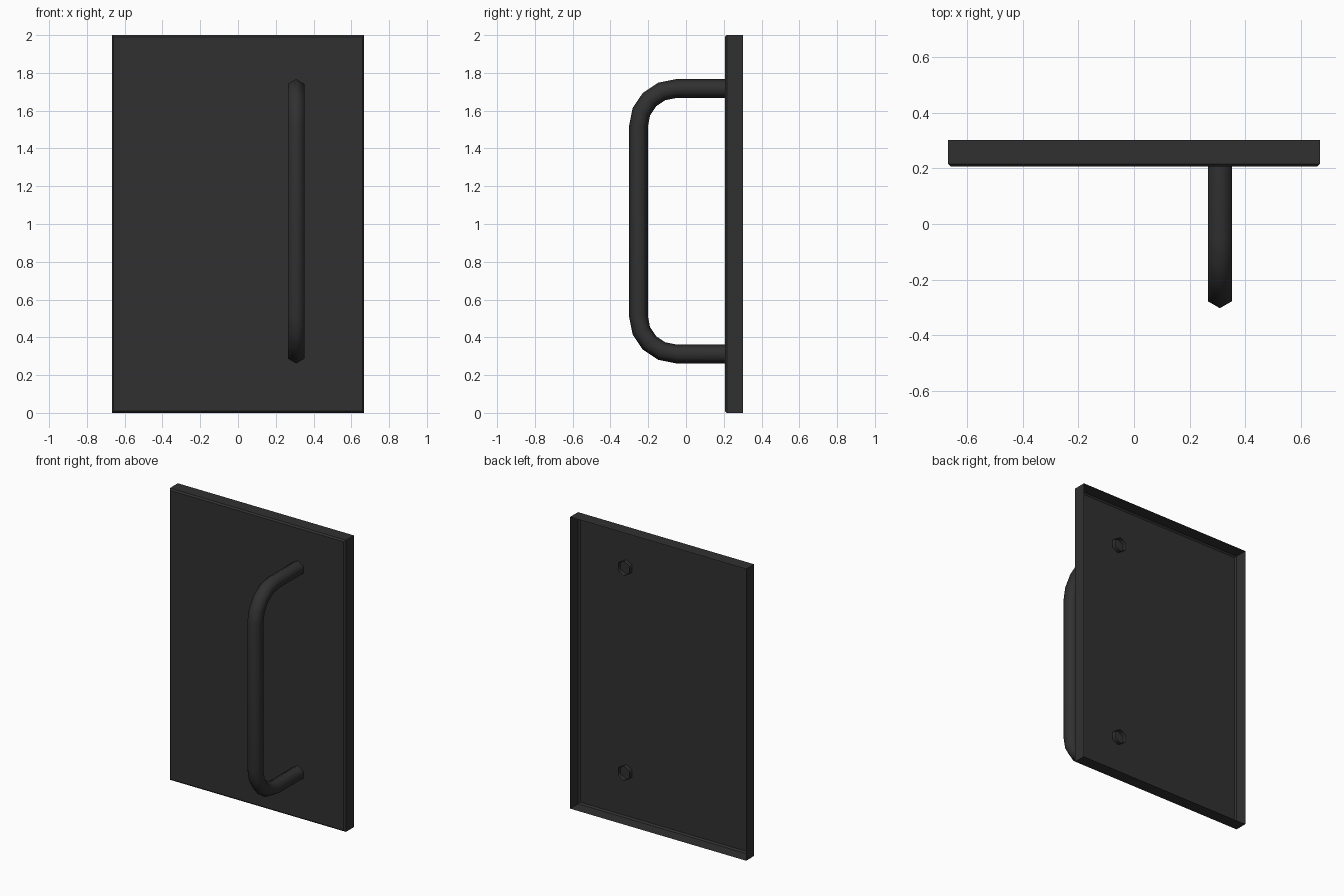
import bpy, bmesh, math
from mathutils import Vector

if "Cube" in bpy.data.objects:
    bpy.data.objects.remove(bpy.data.objects["Cube"])

mat = bpy.data.materials.new("charcoal_metal")
mat.diffuse_color = (0.03, 0.03, 0.03, 1)
mat.use_nodes = True
mat.node_tree.nodes["Principled BSDF"].inputs["Base Color"].default_value = mat.diffuse_color
mat.roughness = 0.6


def make_object(name, bm):
    mesh = bpy.data.meshes.new(name)
    bm.to_mesh(mesh)
    bm.free()
    mesh.materials.append(mat)
    obj = bpy.data.objects.new(name, mesh)
    bpy.context.collection.objects.link(obj)
    return obj


def bridge(bm, a, b):
    n = len(a)
    for i in range(n):
        j = (i + 1) % n
        bm.faces.new((a[i], a[j], b[j], b[i]))


# Door panel: thin pan with bevelled front edges, open at the back
W, H, FRONT, BACK, BEV = 0.668, 2.0, 0.206, 0.302, 0.01
bm = bmesh.new()


def rect(y, inset):
    x, z0, z1 = W - inset, inset, H - inset
    return [bm.verts.new(p) for p in ((-x, y, z0), (x, y, z0), (x, y, z1), (-x, y, z1))]


face, lip, rim = rect(FRONT, BEV), rect(FRONT + BEV, 0), rect(BACK, 0)
bm.faces.new(face)
bridge(bm, lip, face)
bridge(bm, rim, lip)
make_object("door_panel", bm)

# Pull handle: six-sided open tube swept along a path with rounded corners
X, R, BEND, SIDES, STEPS = 0.308, 0.05, 0.2, 6, 4
Y_GRIP, Y_END, Z_LOW, Z_HIGH = -0.252, 0.235, 0.312, 1.717
path = [(Y_END, Z_HIGH, math.pi / 2)]       # y, z, outward angle
for z, start in ((Z_HIGH - BEND, math.pi / 2), (Z_LOW + BEND, math.pi)):
    for k in range(STEPS + 1):
        a = start + k / STEPS * math.pi / 2
        path.append((Y_GRIP + BEND + BEND * math.cos(a), z + BEND * math.sin(a), a))
path.append((Y_END, Z_LOW, 1.5 * math.pi))

bm = bmesh.new()
prev = None
for y, z, a in path:
    out = Vector((0, math.cos(a), math.sin(a)))
    ring = []
    for i in range(SIDES):
        t = i * math.tau / SIDES
        ring.append(bm.verts.new(Vector((X, y, z)) + R * (out * math.cos(t) + Vector((math.sin(t), 0, 0)))))
    if prev:
        bridge(bm, prev, ring)
    prev = ring
# Point the faces away from the tube's centre line
f = max(bm.faces, key=lambda f: f.calc_center_median().x)
f.normal_update()
if f.normal.x < 0:
    bmesh.ops.reverse_faces(bm, faces=bm.faces[:])
for f in bm.faces:
    f.smooth = True
make_object("pull_handle", bm)
